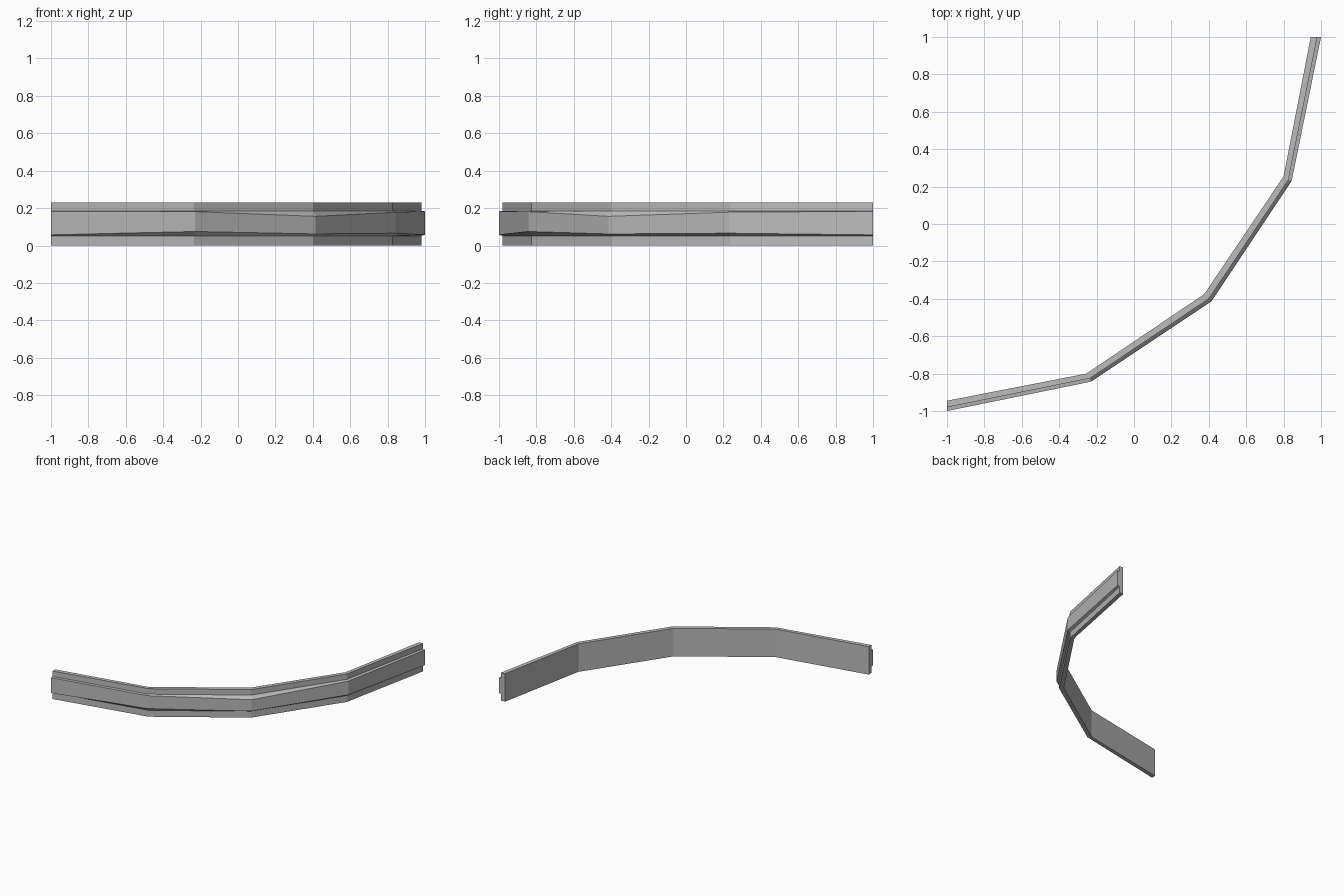
import bpy
import bmesh

cube = bpy.data.objects.get("Cube")
if cube:
    bpy.data.objects.remove(cube)

# Single grey finish
grey = bpy.data.materials.new("plain_grey")
grey.use_nodes = True
colour = (0.5, 0.5, 0.5, 1)
grey.diffuse_color = colour
grey.node_tree.nodes["Principled BSDF"].inputs["Base Color"].default_value = colour

HEIGHT, RIB_LOW, RIB_HIGH = 0.23, 0.052, 0.185

# Plan of the bend: back corner, front corner, rib corner, rib face bottom and top
STATIONS = [
    ((-1.0, -0.945), (-1.0, -0.98), (-1.0, -1.0), 0.057, 0.183),
    ((-0.255, -0.80), (-0.235, -0.825), (-0.23, -0.843), 0.075, 0.181),
    ((0.375, -0.375), (0.40, -0.40), (0.414, -0.414), 0.062, 0.156),
    ((0.80, 0.255), (0.825, 0.235), (0.843, 0.23), 0.066, 0.178),
    ((0.945, 1.0), (0.98, 1.0), (1.0, 1.0), 0.057, 0.183),
]


def section(back, front, rib, low, high):
    """Closed outline of the strip with its raised centre rib."""
    return [(*back, 0), (*front, 0), (*front, RIB_LOW), (*rib, low),
            (*rib, high), (*front, RIB_HIGH), (*front, HEIGHT), (*back, HEIGHT)]


# Bent trim strip: bridge the sections and cap both ends
bm = bmesh.new()
rings = [[bm.verts.new(p) for p in section(*s)] for s in STATIONS]
for a, b in zip(rings, rings[1:]):
    for i in range(len(a)):
        j = (i + 1) % len(a)
        bm.faces.new((a[i], b[i], b[j], a[j]))
bm.faces.new(rings[0])
bm.faces.new(rings[-1][::-1])
bmesh.ops.recalc_face_normals(bm, faces=bm.faces)

mesh = bpy.data.meshes.new("bent_trim_strip")
bm.to_mesh(mesh)
bm.free()
mesh.materials.append(grey)
strip = bpy.data.objects.new("bent_trim_strip", mesh)
bpy.context.collection.objects.link(strip)
